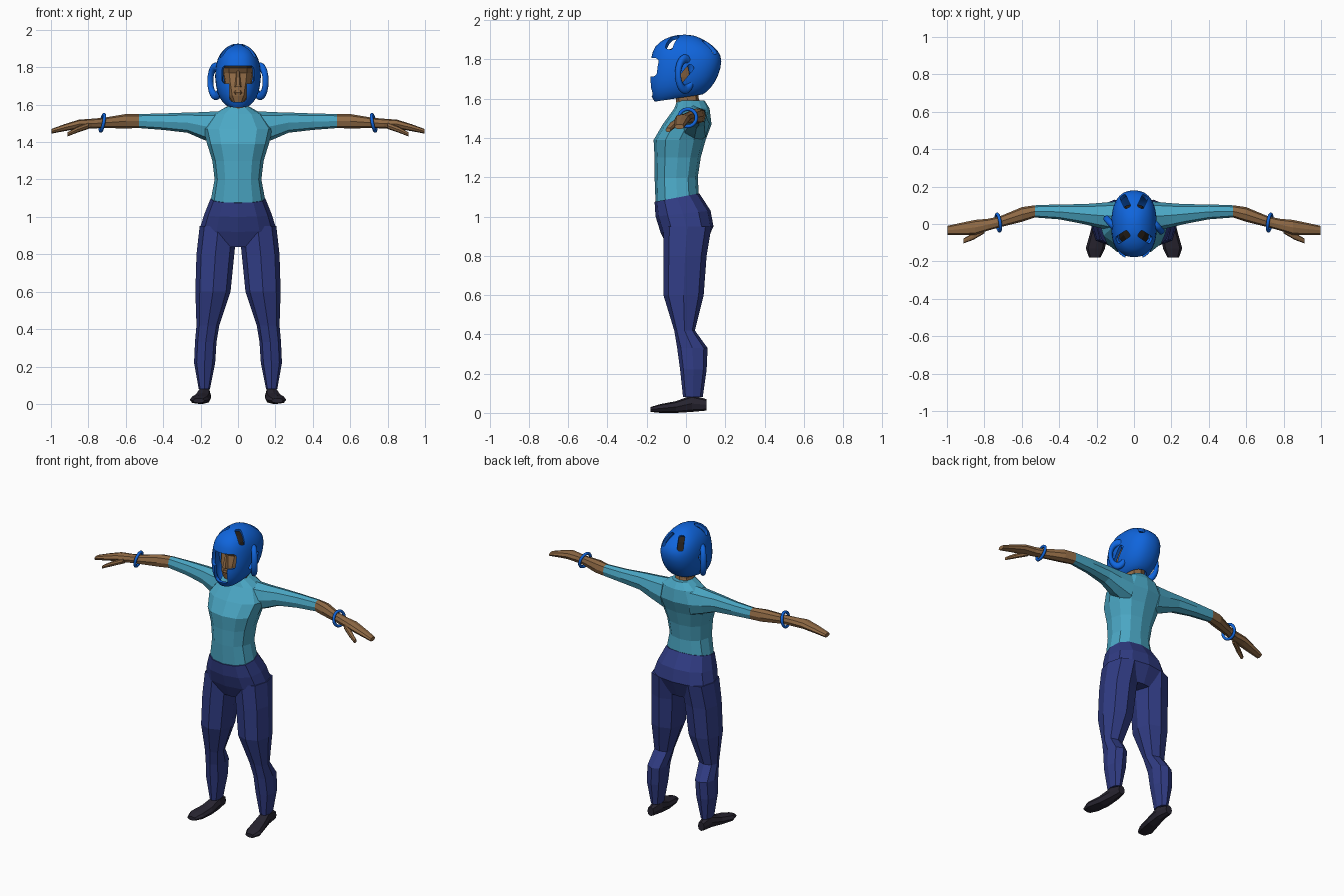
import bpy
import bmesh
import math
from mathutils import Vector

default = bpy.data.objects.get("Cube")
if default:
    bpy.data.objects.remove(default, do_unlink=True)


def material(name, colour):
    mat = bpy.data.materials.new(name)
    mat.use_nodes = True
    mat.diffuse_color = (*colour, 1)
    mat.node_tree.nodes["Principled BSDF"].inputs["Base Color"].default_value = (*colour, 1)
    return mat


SKIN = material("brown skin", (0.28, 0.145, 0.06))
SHIRT = material("turquoise shirt", (0.07, 0.39, 0.56))
TROUSERS = material("navy trousers", (0.03, 0.045, 0.23))
SHOES = material("black shoes", (0.021, 0.018, 0.03))
HELMET = material("bright blue padding", (0.005, 0.13, 0.72))
HAIR = material("dark hair", (0.02, 0.014, 0.01))

# Order of (along, across a, across b) as x, y, z for each loft axis
ORDER = {"x": (0, 1, 2), "y": (1, 0, 2), "z": (1, 2, 0)}


def loft(name, rings, mat, axis="z", sides=8, power=2.4, side=1, cap_start=True):
    """Skin rings of (position, a min, a max, b min, b max[, position at b max])."""
    bm = bmesh.new()
    loops = []
    for t, a0, a1, b0, b1, *back in rings:
        loop = []
        for i in range(sides):
            angle = math.tau * i / sides
            c, s = (math.copysign(abs(f) ** (2 / power), f)
                    for f in (math.cos(angle), math.sin(angle)))
            along = t + (back[0] - t) * (s + 1) / 2 if back else t
            values = (along, (a0 + a1 + (a1 - a0) * c) / 2, (b0 + b1 + (b1 - b0) * s) / 2)
            if axis == "z":
                x, y, z = values[1], values[2], values[0]
            else:
                x, y, z = (values[k] for k in ORDER[axis])
            loop.append(bm.verts.new((x * side, y, z)))
        loops.append(loop)
    for low, high in zip(loops, loops[1:]):
        for i in range(sides):
            j = (i + 1) % sides
            bm.faces.new((low[i], low[j], high[j], high[i]))
    if cap_start:
        bm.faces.new(loops[0])
    bm.faces.new(loops[-1])
    bmesh.ops.recalc_face_normals(bm, faces=bm.faces)
    mesh = bpy.data.meshes.new(name)
    bm.to_mesh(mesh)
    bm.free()
    obj = bpy.data.objects.new(name, mesh)
    bpy.context.collection.objects.link(obj)
    mesh.materials.append(mat)
    return obj


def upright(rows):
    """Symmetric rings from (z, half width, front, back[, z at back])."""
    return [(z, -w, w, *rest) for z, w, *rest in rows]


def pair(name, rings, mat, axis="z"):
    for label, side in (("left", 1), ("right", -1)):
        loft(f"{label}_{name}", rings, mat, axis, side=side)


# Torso, pelvis and neck
loft("torso", upright([
    (1.07, .145, -.155, .065, 1.115), (1.2, .125, -.16, .06), (1.3, .137, -.16, .075),
    (1.39, .165, -.165, .1), (1.47, .185, -.118, .13), (1.55, .13, -.06, .12),
    (1.59, .06, -.045, .095)]), SHIRT, sides=12, power=2.3)
loft("pelvis", upright([
    (.84, .17, -.09, .09), (.92, .205, -.13, .14, .95), (1.0, .18, -.155, .125, 1.03),
    (1.075, .147, -.16, .068, 1.118)]), TROUSERS, sides=12)
loft("neck", upright([(1.54, .062, -.045, .085), (1.6, .054, -.052, .065),
                      (1.69, .052, -.06, .06)]), SKIN)

# Legs and shoes
pair("leg", [
    (.08, .15, .21, -.015, .085), (.22, .122, .235, -.03, .105), (.33, .115, .23, -.045, .11),
    (.42, .1, .222, -.06, .045), (.6, .04, .228, -.115, .09), (.8, .02, .222, -.115, .105),
    (.95, .005, .205, -.115, .13)], TROUSERS)
pair("shoe", [
    (.105, .16, .205, .012, .07), (.03, .145, .215, .005, .09), (-.05, .145, .235, 0, .06),
    (-.13, .155, .258, 0, .045), (-.18, .18, .24, .005, .03)], SHOES, "y")

# Sleeves, forearms, hands and thumbs
pair("sleeve", [
    (.1, -.04, .12, 1.38, 1.565), (.19, -.02, .112, 1.415, 1.56), (.27, 0, .106, 1.45, 1.558),
    (.4, .025, .105, 1.465, 1.553), (.53, .035, .1, 1.475, 1.55)], SHIRT, "x")
pair("forearm", [
    (.53, .035, .1, 1.475, 1.55), (.6, .012, .09, 1.473, 1.55), (.72, -.018, .04, 1.475, 1.53),
    (.78, -.035, .028, 1.473, 1.525)], SKIN, "x")
pair("hand", [
    (.78, -.035, .028, 1.473, 1.525), (.85, -.058, .022, 1.472, 1.52),
    (.93, -.06, .005, 1.458, 1.495), (.998, -.058, -.01, 1.445, 1.47)], SKIN, "x")
pair("thumb", [
    (.8, -.05, -.01, 1.47, 1.505), (.86, -.085, -.048, 1.45, 1.482),
    (.912, -.104, -.078, 1.43, 1.452)], SKIN, "x")

# Head with hair under the helmet, nose and lips
head = loft("head", upright([
    (1.615, .032, -.122, -.03), (1.65, .055, -.132, .03), (1.71, .072, -.128, .08),
    (1.77, .084, -.116, .1), (1.795, .086, -.132, .11), (1.845, .062, -.1, .085),
    (1.87, .025, -.04, .04)]), SKIN, sides=12)
head.data.materials.append(HAIR)
for face in head.data.polygons:
    face.material_index = int(face.center.z > 1.8)
loft("nose", upright([(1.695, .018, -.148, -.11), (1.71, .016, -.146, -.11),
                      (1.78, .008, -.124, -.1)]), SKIN, sides=6)
loft("lips", upright([(1.655, .02, -.136, -.1), (1.665, .026, -.14, -.1),
                      (1.676, .018, -.136, -.1)]), SKIN, sides=6)

# Helmet shell
helmet = loft("helmet", upright([
    (1.585, .066, -.16, .085, 1.622), (1.6, .085, -.172, .105, 1.632),
    (1.65, .115, -.192, .15, 1.68), (1.73, .126, -.19, .182, 1.76),
    (1.81, .12, -.18, .184, 1.825), (1.87, .1, -.163, .138, 1.872),
    (1.91, .064, -.105, .085, 1.905), (1.927, .025, -.04, .03)]),
    HELMET, sides=24, cap_start=False)
helmet.modifiers.new("Round", "SUBSURF").levels = 1
shell = helmet.modifiers.new("Thickness", "SOLIDIFY")
shell.thickness = 0.02
shell.offset = -1

cutters = []


def cut(location, size, direction=(0, 0, 1), rounding=0.012):
    """Cut a rounded block out of the helmet, its z axis along direction."""
    bm = bmesh.new()
    bmesh.ops.create_cube(bm, size=1)
    bmesh.ops.scale(bm, vec=size, verts=bm.verts)
    bmesh.ops.bevel(bm, geom=list(bm.edges), offset=rounding, segments=3,
                    profile=0.5, affect="EDGES")
    mesh = bpy.data.meshes.new("helmet_cutter")
    bm.to_mesh(mesh)
    bm.free()
    cutter = bpy.data.objects.new("helmet_cutter", mesh)
    bpy.context.collection.objects.link(cutter)
    cutter.location = location
    if not isinstance(direction, float):
        cutter.rotation_euler = Vector(direction).to_track_quat("Z", "Y").to_euler()
    else:
        cutter.rotation_euler.x = direction
    cutter.hide_render = True
    boolean = helmet.modifiers.new("Cut", "BOOLEAN")
    boolean.operation = "DIFFERENCE"
    boolean.solver = "EXACT"
    boolean.object = cutter
    cutters.append(cutter)


# Face opening, crown vents and ear slots
EAR_TILT = -0.7
cut((0, -.19, 1.76), (.172, .15, .095), rounding=.02)
cut((0, -.19, 1.68), (.09, .13, .13), rounding=.02)
for s in (1, -1):
    cut((s * .062, -.07, 1.89), (.04, .1, .1), (s * .45, -.3, 1))
    cut((s * .05, .125, 1.87), (.036, .1, .1), (s * .35, .75, 1))
    cut((s * .12, -.005, 1.725), (.09, .034, .115), EAR_TILT)

bpy.ops.object.select_all(action="DESELECT")
bpy.context.view_layer.objects.active = helmet
helmet.select_set(True)
bpy.ops.object.convert(target="MESH")
for cutter in cutters:
    bpy.data.objects.remove(cutter, do_unlink=True)
bpy.ops.object.shade_smooth_by_angle(angle=math.radians(35))


def ring(name, location, rotation, radius, thickness, scale=(1, 1, 1)):
    bpy.ops.mesh.primitive_torus_add(
        location=location, rotation=rotation, major_radius=radius, minor_radius=thickness,
        major_segments=32, minor_segments=10)
    obj = bpy.context.object
    obj.name = name
    obj.scale = scale
    obj.data.materials.append(HELMET)
    bpy.ops.object.shade_smooth()


# Raised ear pads and wrist bands
for label, s in (("left", 1), ("right", -1)):
    ring(f"{label}_ear_pad", (s * .118, -.005, 1.725), (EAR_TILT, math.pi / 2, 0),
         .06, .018, (1.3, .78, 1))
    ring(f"{label}_wrist_band", (s * .725, .008, 1.503), (0, s * 1.37, s * -.15), .045, .009)
